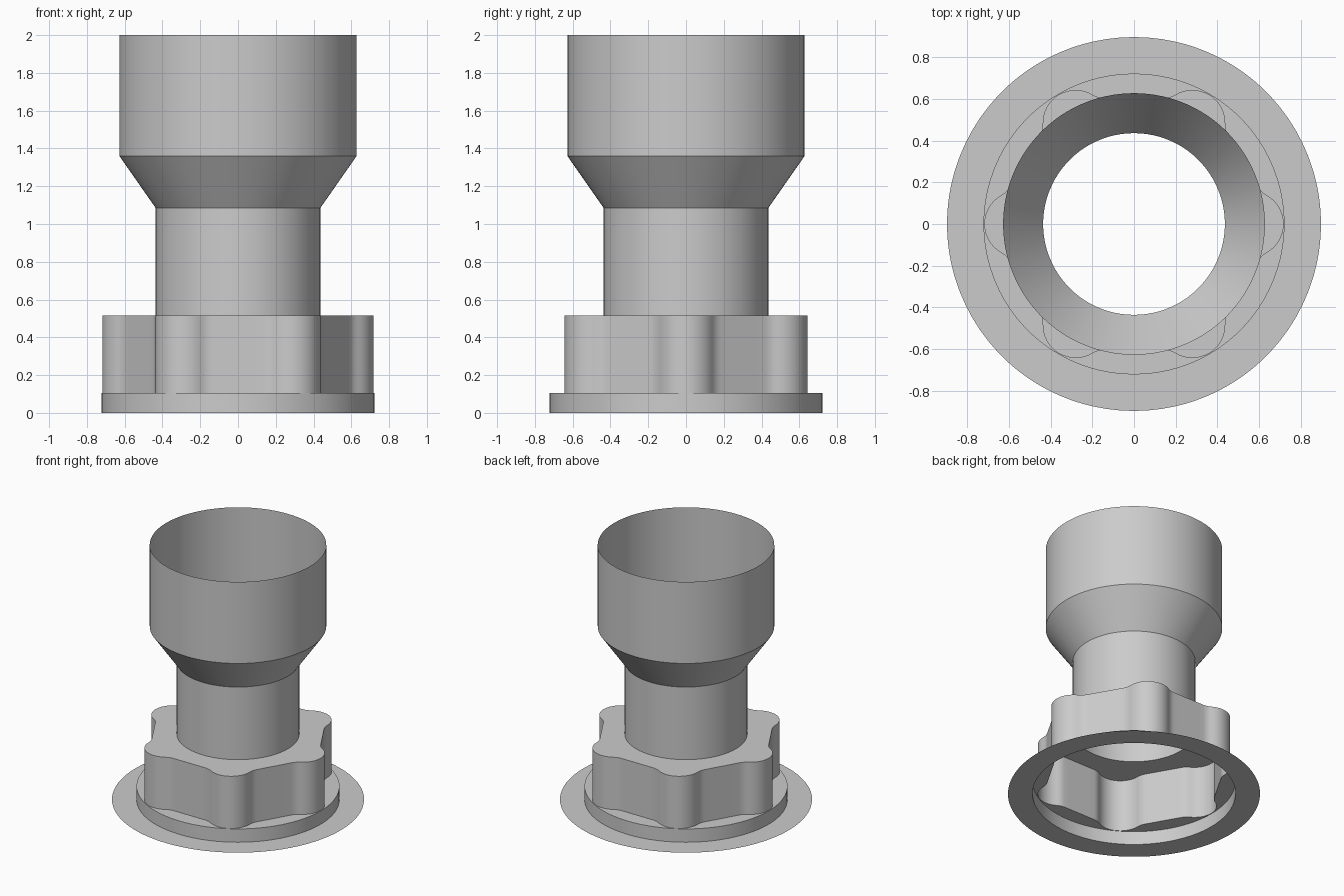
import bpy, bmesh
from math import sin, cos, pi, radians, atan2, sqrt
from mathutils import Vector, Matrix

cube = bpy.data.objects.get("Cube")
if cube:
    bpy.data.objects.remove(cube, do_unlink=True)

grey = bpy.data.materials.new("plain grey")
grey.use_nodes = True
colour = (0.6, 0.6, 0.6, 1)
grey.diffuse_color = colour
grey.node_tree.nodes["Principled BSDF"].inputs["Base Color"].default_value = colour


def arc(centre, radius, start, end, steps):
    """Points along an arc, both ends included."""
    angles = [start + (end - start) * i / steps for i in range(steps + 1)]
    return [centre + radius * Vector((cos(a), sin(a))) for a in angles]


def lobed_outline(lobe_dist=0.56, lobe_r=0.158, flat=0.603, fillet=0.12, lobes=6):
    """Hexagon with a rounded, filleted lobe on each corner."""
    half = pi / lobes
    normal = Vector((cos(half), sin(half)))
    along = Vector((-sin(half), cos(half)))
    lobe_centre = Vector((lobe_dist, 0))
    rise = flat + fillet - lobe_dist * cos(half)
    run = sqrt((lobe_r + fillet) ** 2 - rise ** 2)
    fillet_centre = lobe_centre + normal * rise + along * run
    meet = half + atan2(run, rise)

    points = arc(lobe_centre, lobe_r, 0, meet, 8)
    points += arc(fillet_centre, fillet, meet + pi, half + pi, 4)[1:]
    flat_start, flat_mid = points[-1], normal * flat
    points += [flat_start.lerp(flat_mid, i / 3) for i in (1, 2, 3)]

    mirrored = [Vector((p.x, -p.y)) for p in reversed(points[1:-1])]
    sector = mirrored + points
    return [Matrix.Rotation(2 * half * k, 2) @ p for k in range(lobes) for p in sector]


LOBED = lobed_outline()


def ring(radius):
    """Circle sharing the lobed outline's angles."""
    return [p.normalized() * radius for p in LOBED]


def loft(name, *levels):
    """Thin skin through (outline, height) levels."""
    bm = bmesh.new()
    loops = [[bm.verts.new((p.x, p.y, z)) for p in outline] for outline, z in levels]
    for low, high in zip(loops, loops[1:]):
        for i in range(len(low)):
            j = (i + 1) % len(low)
            bm.faces.new((low[i], low[j], high[j], high[i]))
    mesh = bpy.data.meshes.new(name)
    bm.to_mesh(mesh)
    bm.free()
    mesh.materials.append(grey)
    obj = bpy.data.objects.new(name, mesh)
    bpy.context.collection.objects.link(obj)
    bpy.ops.object.select_all(action='DESELECT')
    obj.select_set(True)
    bpy.context.view_layer.objects.active = obj
    bpy.ops.object.shade_smooth_by_angle(angle=radians(30))
    return obj


BASE, GRIP_TOP, NECK_TOP, CUP_BASE, TOP = 0.105, 0.515, 1.085, 1.36, 2.0
rim, collar, neck, cup = ring(0.897), ring(0.722), ring(0.436), ring(0.628)

# Flat flange and the low collar with its shoulder
loft("base_flange", (rim, 0), (collar, 0))
loft("base_collar", (collar, 0), (collar, BASE), (LOBED, BASE))

# Six-lobed hand grip, open below, with a top face around the neck
loft("lobed_grip", (LOBED, BASE), (LOBED, GRIP_TOP), (neck, GRIP_TOP))

# Open tube flaring out into the upper cup
loft("neck_tube", (neck, GRIP_TOP), (neck, NECK_TOP))
loft("flared_cone", (neck, NECK_TOP), (cup, CUP_BASE))
loft("upper_cup", (cup, CUP_BASE), (cup, TOP))
